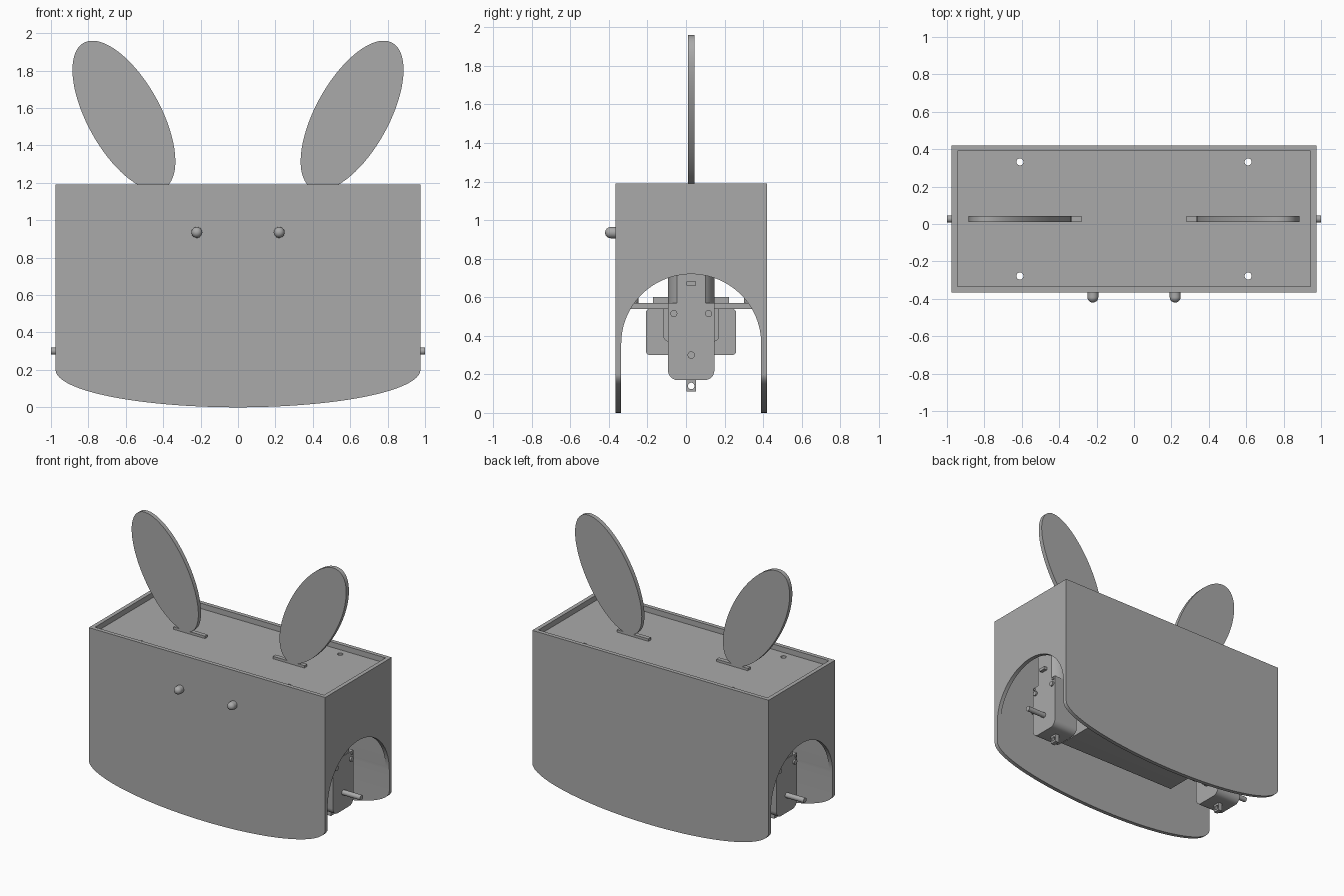
import bpy, bmesh
from math import pi, cos, sin, radians
from mathutils import Vector

if "Cube" in bpy.data.objects:
    bpy.data.objects.remove(bpy.data.objects["Cube"], do_unlink=True)

grey = bpy.data.materials.new("plain_grey")
grey.use_nodes = True
grey.diffuse_color = (0.4, 0.4, 0.4, 1)
grey.node_tree.nodes["Principled BSDF"].inputs["Base Color"].default_value = (0.4, 0.4, 0.4, 1)

MID = 0.027          # middle of the body in depth
FRONT, BACK = -0.365, 0.419
WALL = 0.03
HALF = 0.975
TOP = 1.19


def prism(name, axis, points, lo, hi):
    """Extrude a flat profile along an axis."""
    place = {"x": lambda u, v, t: (t, u, v),
             "y": lambda u, v, t: (u, t, v),
             "z": lambda u, v, t: (u, v, t)}[axis]
    bm = bmesh.new()
    face = bm.faces.new([bm.verts.new(place(u, v, lo)) for u, v in points])
    out = bmesh.ops.extrude_face_region(bm, geom=[face])
    shift = Vector(place(0, 0, hi - lo))
    bmesh.ops.translate(bm, verts=[e for e in out["geom"] if isinstance(e, bmesh.types.BMVert)], vec=shift)
    bmesh.ops.recalc_face_normals(bm, faces=bm.faces)
    mesh = bpy.data.meshes.new(name)
    bm.to_mesh(mesh)
    bm.free()
    mesh.materials.append(grey)
    obj = bpy.data.objects.new(name, mesh)
    bpy.context.collection.objects.link(obj)
    return obj


def box(name, x, y, z):
    return prism(name, "z", rect(x[0], x[1], y[0], y[1]), z[0], z[1])


def rect(a, b, c, d):
    return [(a, c), (b, c), (b, d), (a, d)]


def arc(cx, cy, rx, ry, start, end, n):
    angles = [radians(start + (end - start) * i / n) for i in range(n + 1)]
    return [(cx + rx * cos(a), cy + ry * sin(a)) for a in angles]


def circle(cx, cy, r, n=24):
    return arc(cx, cy, r, r, 0, 360, n)[:-1]


def rounded(a, b, c, d, r):
    return (arc(b - r, d - r, r, r, 0, 90, 6) + arc(a + r, d - r, r, r, 90, 180, 6)
            + arc(a + r, c + r, r, r, 180, 270, 6) + arc(b - r, c + r, r, r, 270, 360, 6))


def activate(obj):
    bpy.ops.object.select_all(action="DESELECT")
    obj.select_set(True)
    bpy.context.view_layer.objects.active = obj


def cut(obj, *cutters):
    for cutter in cutters:
        mod = obj.modifiers.new("cut", "BOOLEAN")
        mod.operation, mod.solver, mod.object = "DIFFERENCE", "EXACT", cutter
        activate(obj)
        bpy.ops.object.modifier_apply(modifier=mod.name)
        bpy.data.objects.remove(cutter, do_unlink=True)
    return obj


def smooth(obj):
    activate(obj)
    bpy.ops.object.shade_smooth_by_angle(angle=radians(30))
    return obj


# Outer shell: curved bottom edge, hollow inside, arched opening through both ends
shell = prism("body_shell", "y",
              [(-HALF, TOP)] + arc(0, 0.2, HALF, 0.2, 180, 360, 64) + [(HALF, TOP)], FRONT, BACK)
inside = box("inside_cutter", (-HALF + WALL, HALF - WALL), (FRONT + WALL, BACK - WALL), (-0.2, 1.4))
arch = prism("arch_cutter", "x",
             arc(MID, 0.36, 0.363, 0.36, 0, 180, 48) + [(MID - 0.363, -0.2), (MID + 0.363, -0.2)], -1.2, 1.2)
smooth(cut(shell, inside, arch))

# Recessed lid and motor deck, with aligned bolt holes and hollow spacers between
HOLES = [(x, y) for x in (-0.61, 0.61) for y in (MID - 0.305, MID + 0.305)]
lid = box("lid", (-HALF + WALL, HALF - WALL), (FRONT + WALL, BACK - WALL), (1.12, 1.15))
deck = box("motor_deck", (-0.66, 0.66), (FRONT + WALL, BACK - WALL), (0.54, 0.57))
for x, y in HOLES:
    for plate in (lid, deck):
        cut(plate, prism("hole_cutter", "z", circle(x, y, 0.019), 0, 1.5))
    spacer = prism("spacer", "z", circle(x, y, 0.032), 0.57, 1.12)
    smooth(cut(spacer, prism("hole_cutter", "z", circle(x, y, 0.019), 0, 1.5)))

# Battery case under the deck and circuit tray on top of it
smooth(prism("battery_case", "x", rounded(MID - 0.235, MID + 0.233, 0.3, 0.54, 0.02), -0.5, 0.5))
box("circuit_tray", (-0.5, 0.5), (MID - 0.197, MID + 0.197), (0.57, 0.6))

for s, side in ((1, "left"), (-1, "right")):
    def span(a, b):
        return (s * a, s * b) if s > 0 else (s * b, s * a)

    # Ear disc with its foot tab
    tilt = radians(61)
    ear = []
    for u, v in arc(0, 0, 0.444, 0.196, 0, 360, 72)[:-1]:
        ear.append((s * (0.61 + u * cos(tilt) - v * sin(tilt)), 1.56 + u * sin(tilt) + v * cos(tilt)))
    smooth(prism(side + "_ear", "y", ear, MID - 0.016, MID + 0.016))
    box(side + "_ear_tab", span(0.28, 0.54), (MID - 0.016, MID + 0.016), (1.12, 1.168))

    # Domed eye
    bpy.ops.mesh.primitive_uv_sphere_add(segments=32, ring_count=16, radius=0.029,
                                         location=(s * 0.22, FRONT - 0.026, 0.935))
    eye = bpy.context.object
    eye.name = side + "_eye_dome"
    eye.data.materials.append(grey)
    smooth(eye)
    smooth(prism(side + "_eye_stem", "y", circle(s * 0.22, 0.935, 0.029, 32), FRONT - 0.026, FRONT + 0.01))

    # Gearbox with rounded lower corners
    lo, hi = MID - 0.12, MID + 0.12
    gearbox = arc(hi - 0.05, 0.22, 0.05, 0.05, 360, 270, 8) + arc(lo + 0.05, 0.22, 0.05, 0.05, 270, 180, 8)
    smooth(prism(side + "_gearbox", "x", gearbox + [(lo, 0.57), (hi, 0.57)], *span(0.65, 0.85)))

    # Motor can with two flattened sides
    can = [(s * 0.75 + max(-0.095, min(0.095, u)), MID + v) for u, v in circle(0, 0, 0.12, 48)]
    smooth(prism(side + "_motor_can", "z", can, 0.57, 0.86))
    box(side + "_can_clip", span(0.84, 0.87), (MID - 0.025, MID + 0.025), (0.66, 0.682))

    # Mounting bracket behind the gearbox
    smooth(prism(side + "_motor_bracket", "x",
                 rounded(MID - 0.145, MID + 0.145, 0.37, 0.57, 0.03), *span(0.61, 0.65)))

    # Axle, screws and bottom lug
    smooth(prism(side + "_axle", "x", circle(MID, 0.3, 0.019), *span(0.62, 1.0)))
    for y in (MID - 0.09, MID + 0.09):
        smooth(prism(side + "_screw", "x", circle(y, 0.515, 0.018), *span(0.64, 0.862)))
        smooth(prism(side + "_small_screw", "x", circle(y + (0.01 if y > MID else -0.01), 0.553, 0.009),
                     *span(0.84, 0.856)))
    lug = prism(side + "_lug", "x", rect(MID - 0.025, MID + 0.025, 0.11, 0.18), *span(0.735, 0.765))
    smooth(cut(lug, prism("hole_cutter", "x", circle(MID, 0.14, 0.017), *span(0.6, 0.9))))
